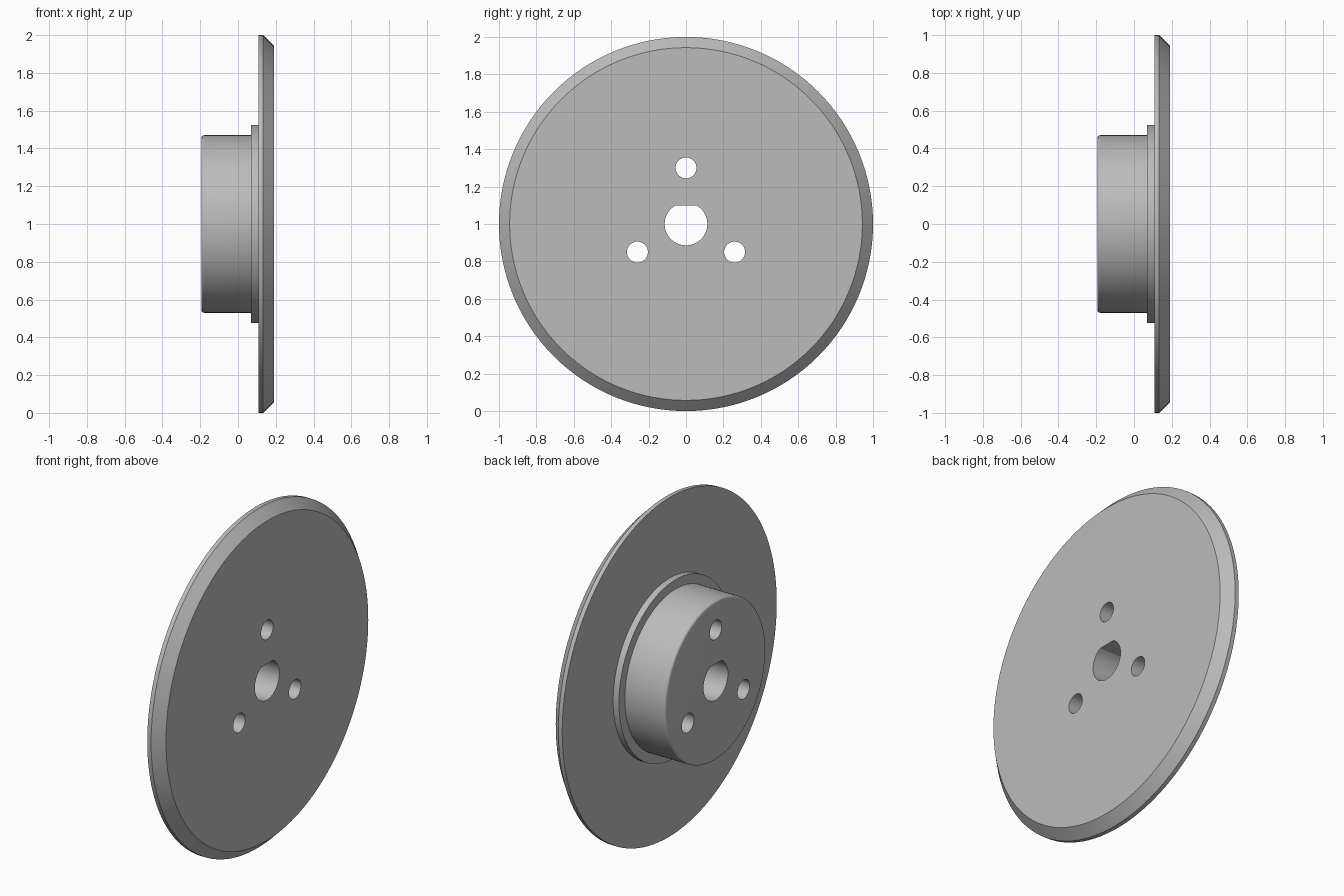
import bpy
import bmesh
from math import sin, cos, pi, radians, sqrt, asin
from mathutils import Matrix, Vector

if "Cube" in bpy.data.objects:
    bpy.data.objects.remove(bpy.data.objects["Cube"], do_unlink=True)

CENTRE_Z = 1.0
SEGMENTS = 128

steel = bpy.data.materials.new("grey_steel")
steel.use_nodes = True
GREY = (0.5, 0.5, 0.5, 1)
steel.diffuse_color = GREY
steel.node_tree.nodes["Principled BSDF"].inputs["Base Color"].default_value = GREY


def make_object(name, bm):
    bmesh.ops.recalc_face_normals(bm, faces=bm.faces)
    mesh = bpy.data.meshes.new(name)
    bm.to_mesh(mesh)
    bm.free()
    mesh.materials.append(steel)
    obj = bpy.data.objects.new(name, mesh)
    bpy.context.collection.objects.link(obj)
    return obj


def lathe(name, profile):
    """Revolve (x, radius) points about the x axis and cap both ends."""
    bm = bmesh.new()
    rings = []
    for x, r in profile:
        angles = [2 * pi * i / SEGMENTS for i in range(SEGMENTS)]
        rings.append([bm.verts.new((x, r * cos(a), CENTRE_Z + r * sin(a))) for a in angles])
    for a, b in zip(rings, rings[1:]):
        for i in range(SEGMENTS):
            j = (i + 1) % SEGMENTS
            bm.faces.new((a[i], a[j], b[j], b[i]))
    bm.faces.new(rings[0])
    bm.faces.new(rings[-1])
    return make_object(name, bm)


def prism(name, outline):
    """Extrude a (y, z) outline along x as a cutter."""
    bm = bmesh.new()
    face = bm.faces.new([bm.verts.new((-0.5, y, CENTRE_Z + z)) for y, z in outline])
    moved = bmesh.ops.extrude_face_region(bm, geom=[face])["geom"]
    verts = [v for v in moved if isinstance(v, bmesh.types.BMVert)]
    bmesh.ops.translate(bm, verts=verts, vec=(1, 0, 0))
    return make_object(name, bm)


# Flanged disc: rounded hub, collar and bevelled plate in one solid
X0, HUB_R, FILLET = -0.194, 0.47, 0.014
profile = [(X0 + FILLET * (1 - sin(t)), HUB_R - FILLET * (1 - cos(t)))
           for t in (radians(90 - 22.5 * i) for i in range(5))]
profile += [(0.07, HUB_R), (0.07, 0.525), (0.108, 0.525),
            (0.108, 1.0), (0.133, 1.0), (0.19, 0.943)]
disc = lathe("flanged_disc", profile)

# Central D-shaped bore with its flat at the top
BORE_R, FLAT = 0.114, 0.1
start = asin(FLAT / BORE_R)
sweep = pi + 2 * start
bore = [(BORE_R * cos(start - sweep * i / 48), BORE_R * sin(start - sweep * i / 48))
        for i in range(49)]
cutters = [prism("bore_cutter", bore)]

# Three bolt holes, evenly spaced
for k in range(3):
    a = radians(90 + 120 * k)
    cy, cz = 0.3 * cos(a), 0.3 * sin(a)
    hole = [(cy + 0.056 * cos(2 * pi * i / 32), cz + 0.056 * sin(2 * pi * i / 32))
            for i in range(32)]
    cutters.append(prism("bolt_hole_cutter", hole))

# Cut the openings
bpy.ops.object.select_all(action='DESELECT')
bpy.context.view_layer.objects.active = disc
disc.select_set(True)
for cutter in cutters:
    mod = disc.modifiers.new("opening", 'BOOLEAN')
    mod.operation = 'DIFFERENCE'
    mod.solver = 'EXACT'
    mod.object = cutter
    bpy.ops.object.modifier_apply(modifier=mod.name)
    bpy.data.objects.remove(cutter, do_unlink=True)

bpy.ops.object.shade_smooth_by_angle(angle=radians(30))
